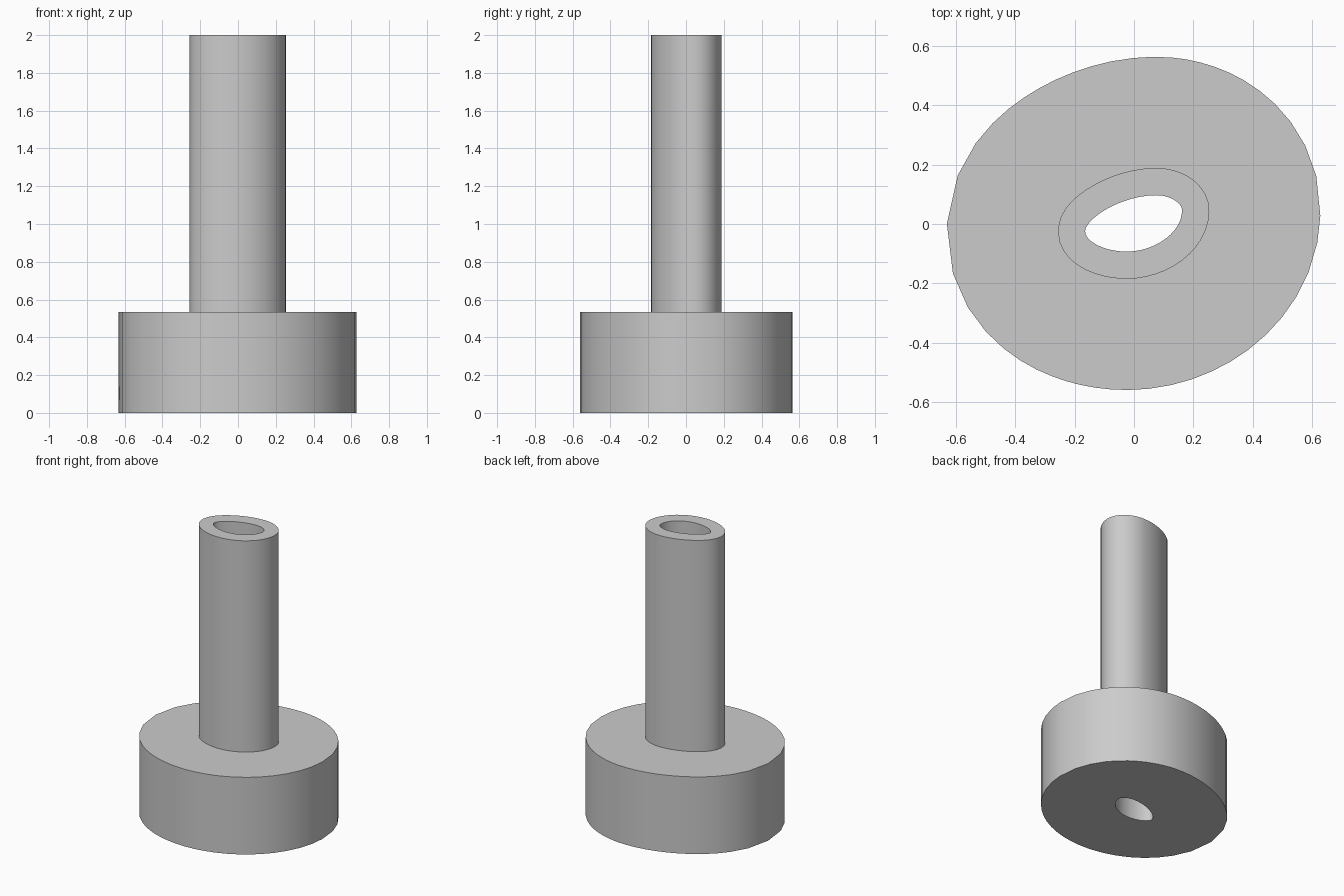
import bpy, bmesh, math
from mathutils import Vector
from mathutils.geometry import interpolate_bezier

cube = bpy.data.objects.get("Cube")
if cube:
    bpy.data.objects.remove(cube, do_unlink=True)

STEPS = 12            # segments per quarter of the bore outline
BASE_TOP, TOP = 0.535, 2.0
TUBE_WALL, FLANGE_WIDTH = 0.092, 0.467

# Bore outline, counter-clockwise: extreme point, travel direction, handle in, handle out
knots = [
    ((0.162, 0.045), (0, 1), 0.07, 0.028),
    ((0.075, 0.097), (-1, 0), 0.045, 0.121),
    ((-0.165, -0.024), (0, -1), 0.04, 0.036),
    ((-0.025, -0.093), (1, 0), 0.073, 0.1),
]


def bore_outline():
    """Sample the closed outline as evenly spaced curve steps."""
    pts = []
    for i, (p, d, _, out) in enumerate(knots):
        q, e, into, _ = knots[(i + 1) % len(knots)]
        p, d, q, e = (Vector((*v, 0)) for v in (p, d, q, e))
        pts += interpolate_bezier(p, p + d * out, q - e * into, q, STEPS + 1)[:-1]
    return pts


def offset_outline(pts, width):
    """Push each point outwards along its normal."""
    result = []
    for i, p in enumerate(pts):
        t = (pts[(i + 1) % len(pts)] - pts[i - 1]).normalized()
        result.append(p + Vector((t.y, -t.x, 0)) * width)
    return result


# Flanged tube: one wall section swept around the bore
section = [(0, 0), (FLANGE_WIDTH, 0), (FLANGE_WIDTH, BASE_TOP),
           (TUBE_WALL, BASE_TOP), (TUBE_WALL, TOP), (0, TOP)]
bore = bore_outline()
bm = bmesh.new()
rings = [[bm.verts.new((p.x, p.y, z)) for p in offset_outline(bore, w)]
         for w, z in section]
for k, ring in enumerate(rings):
    nxt = rings[(k + 1) % len(rings)]
    for i in range(len(ring)):
        j = (i + 1) % len(ring)
        bm.faces.new((ring[i], nxt[i], nxt[j], ring[j]))
bmesh.ops.recalc_face_normals(bm, faces=bm.faces)
mesh = bpy.data.meshes.new("flanged_tube")
bm.to_mesh(mesh)
bm.free()
tube = bpy.data.objects.new("flanged_tube", mesh)
bpy.context.collection.objects.link(tube)

# Plain grey material
grey = bpy.data.materials.new("grey")
grey.use_nodes = True
grey.diffuse_color = (0.6, 0.6, 0.6, 1)
grey.node_tree.nodes["Principled BSDF"].inputs["Base Color"].default_value = (0.6, 0.6, 0.6, 1)
mesh.materials.append(grey)

# Smooth walls, sharp rims
bpy.context.view_layer.objects.active = tube
tube.select_set(True)
bpy.ops.object.shade_smooth_by_angle(angle=math.radians(35))
